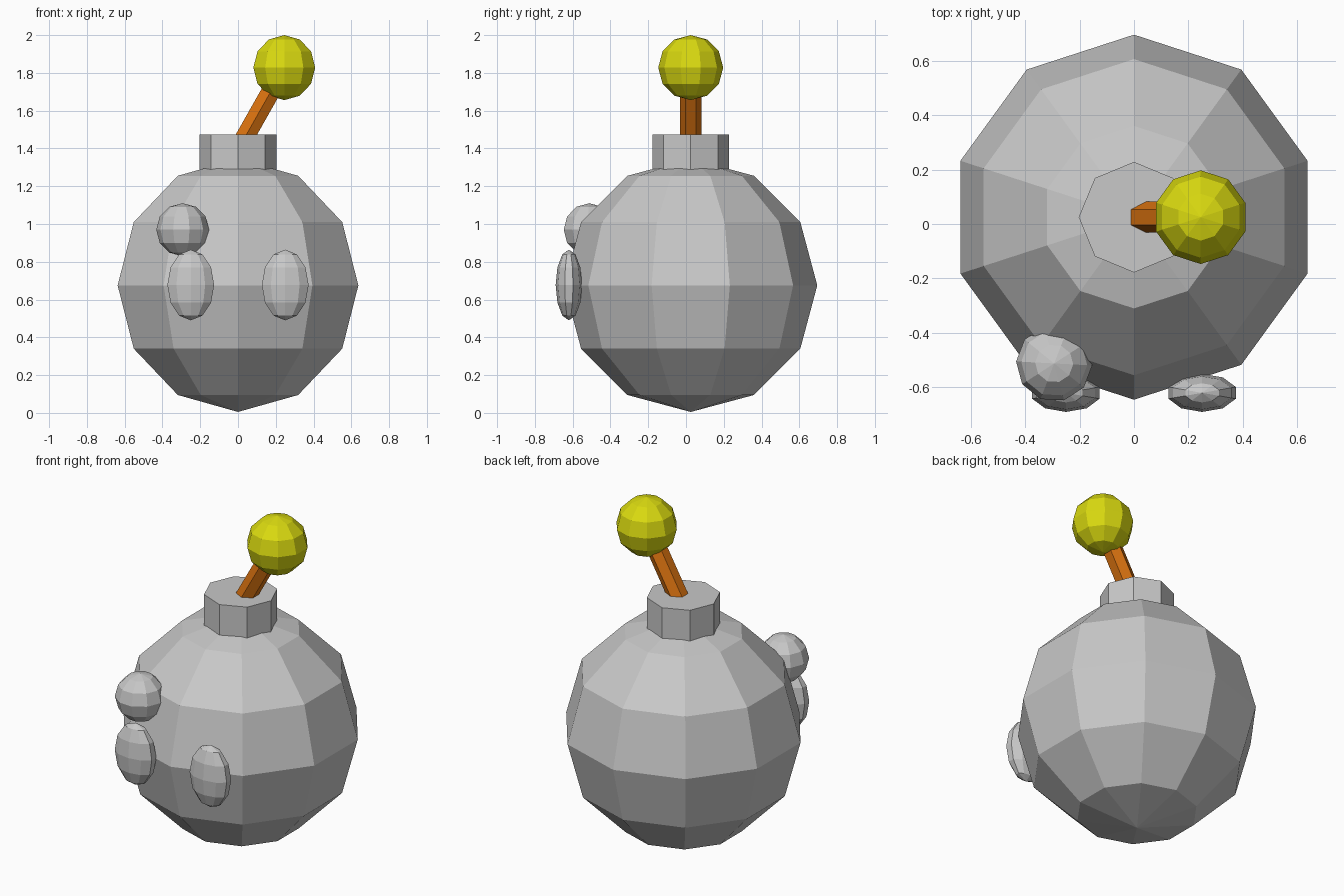
import bpy, bmesh, math
from mathutils import Matrix, Vector

if "Cube" in bpy.data.objects:
    bpy.data.objects.remove(bpy.data.objects["Cube"])

CY = 0.025  # depth of the main axis


def material(name, rgb):
    m = bpy.data.materials.new(name)
    m.diffuse_color = (*rgb, 1)
    m.use_nodes = True
    m.node_tree.nodes["Principled BSDF"].inputs["Base Color"].default_value = m.diffuse_color
    return m


grey = material("grey", (0.58, 0.58, 0.58))
orange = material("orange", (0.70, 0.17, 0.005))
yellow = material("yellow", (0.70, 0.70, 0.005))


def finish(name, bm, mat):
    mesh = bpy.data.meshes.new(name)
    bm.to_mesh(mesh)
    bm.free()
    mesh.materials.append(mat)
    ob = bpy.data.objects.new(name, mesh)
    bpy.context.collection.objects.link(ob)
    return ob


def ball(name, centre, radii, mat, turn=0):
    """Faceted ten-sided ball with corners on the y axis."""
    bm = bmesh.new()
    bmesh.ops.create_uvsphere(bm, u_segments=10, v_segments=6, radius=1)
    m = (Matrix.Translation(centre) @ Matrix.Rotation(math.radians(turn), 4, 'Z')
         @ Matrix.Diagonal((*radii, 1)))
    bm.transform(m)
    return finish(name, bm, mat)


def prism(name, start, end, radius, sides, mat):
    """Straight rod between two points with corners on the y axis."""
    a, b = Vector(start), Vector(end)
    d = b - a
    bm = bmesh.new()
    bottom, top = [], []
    side = Vector((0, 1, 0))
    other = side.cross(d.normalized())
    for i in range(sides):
        t = 2 * math.pi * i / sides
        off = radius * (math.cos(t) * side + math.sin(t) * other)
        bottom.append(bm.verts.new(a + off))
        top.append(bm.verts.new(b + off))
    for i in range(sides):
        j = (i + 1) % sides
        bm.faces.new((bottom[i], bottom[j], top[j], top[i]))
    bm.faces.new(bottom)
    bm.faces.new(top)
    bmesh.ops.recalc_face_normals(bm, faces=bm.faces)
    return finish(name, bm, mat)


# Round body and neck
ball("body", (0, CY, 0.675), (0.67, 0.67, 0.67), grey)
prism("neck", (0, CY, 1.28), (0, CY, 1.475), 0.203, 8, grey)

# Leaning fuse with a spark on its end
prism("fuse", (0.003, CY, 1.40), (0.245, CY, 1.828), 0.057, 6, orange)
ball("spark", (0.245, CY, 1.828), (0.172, 0.172, 0.172), yellow)

# Oval eyes and the round bump above one of them
for side, name in ((-1, "eye_left"), (1, "eye_right")):
    ball(name, (0.25 * side, -0.62, 0.677), (0.13, 0.07, 0.187), grey)
ball("bump", (-0.293, -0.512, 0.97), (0.14, 0.14, 0.14), grey, 15)
